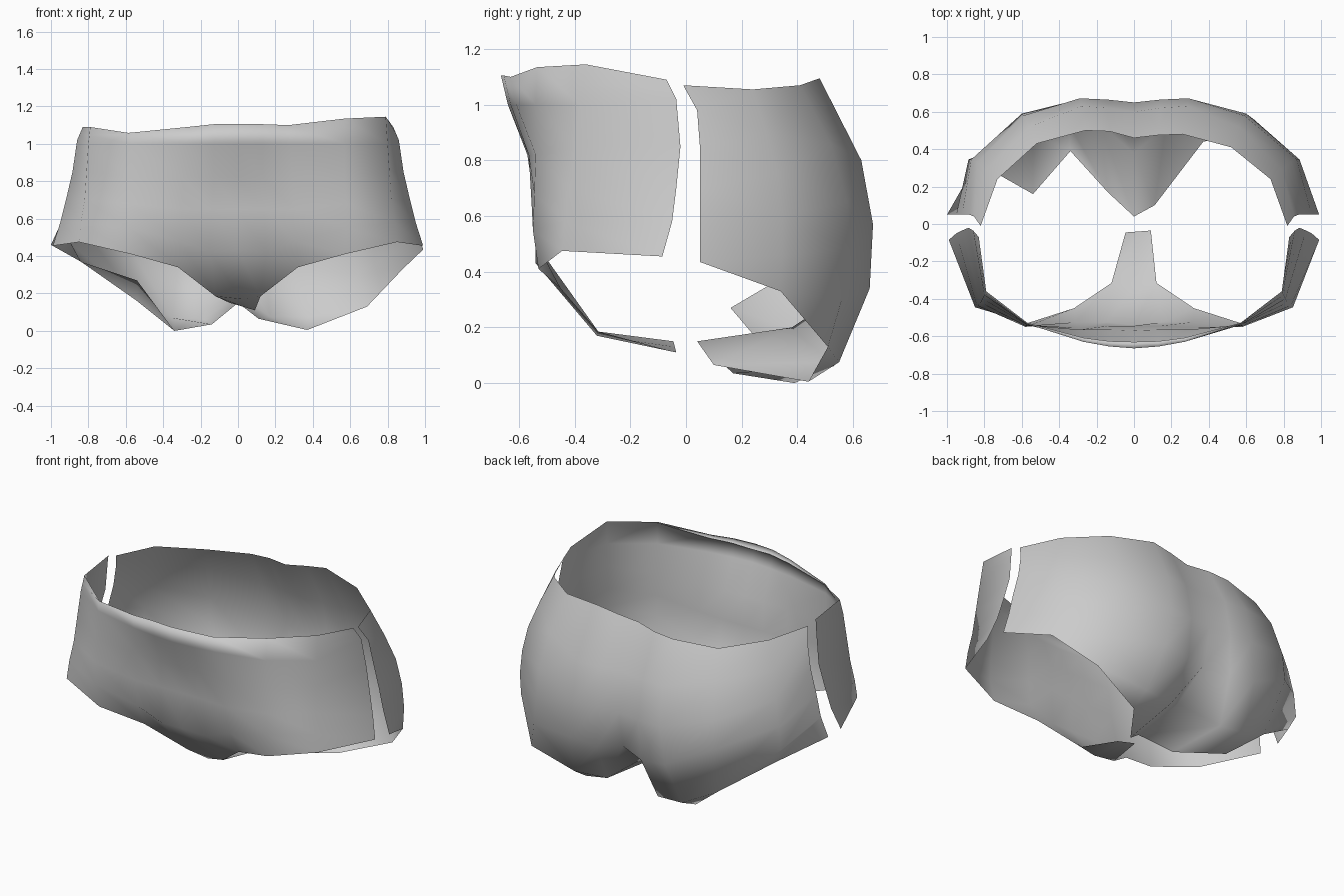
import bpy

# Columns run from the waist down to the leg hem; listed from centre to side seam (+x half)
FRONT = [
    [(0, -.665, 1.105), (0, -.64, 1.0), (0, -.57, .82), (0, -.545, .65), (0, -.54, .43), (.02, -.32, .17), (.025, -.04, .13)],
    [(.13, -.655, 1.105), (.13, -.63, 1.0), (.13, -.565, .82), (.14, -.545, .65), (.15, -.525, .42), (.12, -.315, .185), (.065, -.04, .13)],
    [(.27, -.63, 1.1), (.28, -.61, 1.0), (.29, -.565, .82), (.30, -.555, .65), (.31, -.525, .48), (.32, -.45, .34)],
    [(.57, -.535, 1.10), (.57, -.54, 1.0), (.57, -.54, .82), (.58, -.545, .68), (.58, -.55, .55), (.57, -.53, .41)],
    [(.79, -.36, 1.115), (.80, -.38, 1.0), (.81, -.40, .85), (.82, -.42, .7), (.84, -.435, .58), (.85, -.445, .475)],
    [(.83, -.07, 1.09), (.86, -.035, 1.02), (.885, -.02, .85), (.92, -.035, .7), (.95, -.05, .58), (.99, -.085, .455)],
]
BACK = [
    [(0, .46, 1.055), (0, .60, .8), (0, .65, .57), (0, .61, .35), (0, .38, .2), (0, .04, .15)],
    [(.13, .475, 1.075), (.14, .62, .8), (.14, .665, .57), (.15, .65, .32), (.17, .52, .075), (.11, .1, .065)],
    [(.26, .48, 1.095), (.28, .63, .8), (.29, .672, .57), (.32, .66, .34), (.37, .55, .075), (.37, .44, .005)],
    [(.52, .41, 1.07), (.56, .52, .86), (.59, .58, .65), (.60, .59, .48), (.64, .56, .3), (.69, .51, .13)],
    [(.73, .24, 1.055), (.79, .29, .9), (.84, .33, .75), (.87, .345, .6), (.885, .345, .46), (.88, .34, .33)],
    [(.82, -.01, 1.07), (.855, .04, .98), (.88, .05, .85), (.92, .05, .7), (.95, .05, .57), (.99, .05, .435)],
]


def mirror(columns):
    return [[(-x, y, z) for x, y, z in col] for col in columns]


def panel(name, columns):
    """Skin neighbouring columns of points into one open cloth sheet."""
    verts, faces, starts = [], [], []
    for col in columns:
        starts.append(len(verts))
        verts += col
    for i in range(len(columns) - 1):
        a, b = starts[i], starts[i + 1]
        for r in range(min(len(columns[i]), len(columns[i + 1])) - 1):
            faces.append((a + r, a + r + 1, b + r + 1, b + r))
    mesh = bpy.data.meshes.new(name)
    mesh.from_pydata(verts, [], faces)
    mesh.update()
    for p in mesh.polygons:
        p.use_smooth = True
    obj = bpy.data.objects.new(name, mesh)
    bpy.context.collection.objects.link(obj)
    return obj


# Front panel with crotch strip; the waist sits higher on the +x side
front_cols = mirror(FRONT[1:])[::-1] + FRONT
for i, (col, rise) in enumerate(zip(front_cols, (0, -.025, -.04, -.01, 0, 0, 0, 0, .035, .03, 0))):
    x, y, z = col[0]
    # small waistband lip tucked inward at the centre, flattening out to the sides
    lip = max(0, .035 - .05 * abs(x))
    if lip:
        col[0] = (x, y, z + rise)
        col.insert(0, (x, y + lip, z + rise - lip * .6))
    else:
        col[0] = (x, y, z + rise)
        col.insert(1, tuple((p + q) / 2 for p, q in zip(col[0], col[1])))
front_cols[4][-1] = (-.045, -.045, .15)
front_cols[6][-1] = (.09, -.035, .11)
panel("front_panel", front_cols)

# Back panel; on the -x side the waist dips and the leg hem is tucked inward
left = mirror(BACK[1:])
left[0][4:] = [(-.18, .53, .06), (-.14, .17, .035)]
for col, z in zip(left, (1.045, 1.035, 1.02)):
    col[0] = (col[0][0], col[0][1] + .02, z)
left[1][4:] = [(-.35, .54, .07), (-.34, .39, .0)]
left[2][4:] = [(-.54, .48, .16), (-.54, .16, .27)]
left[3][-1] = (-.84, .33, .37)
left[4][-1] = (-1.0, .05, .46)
panel("back_panel", left[::-1] + BACK)
